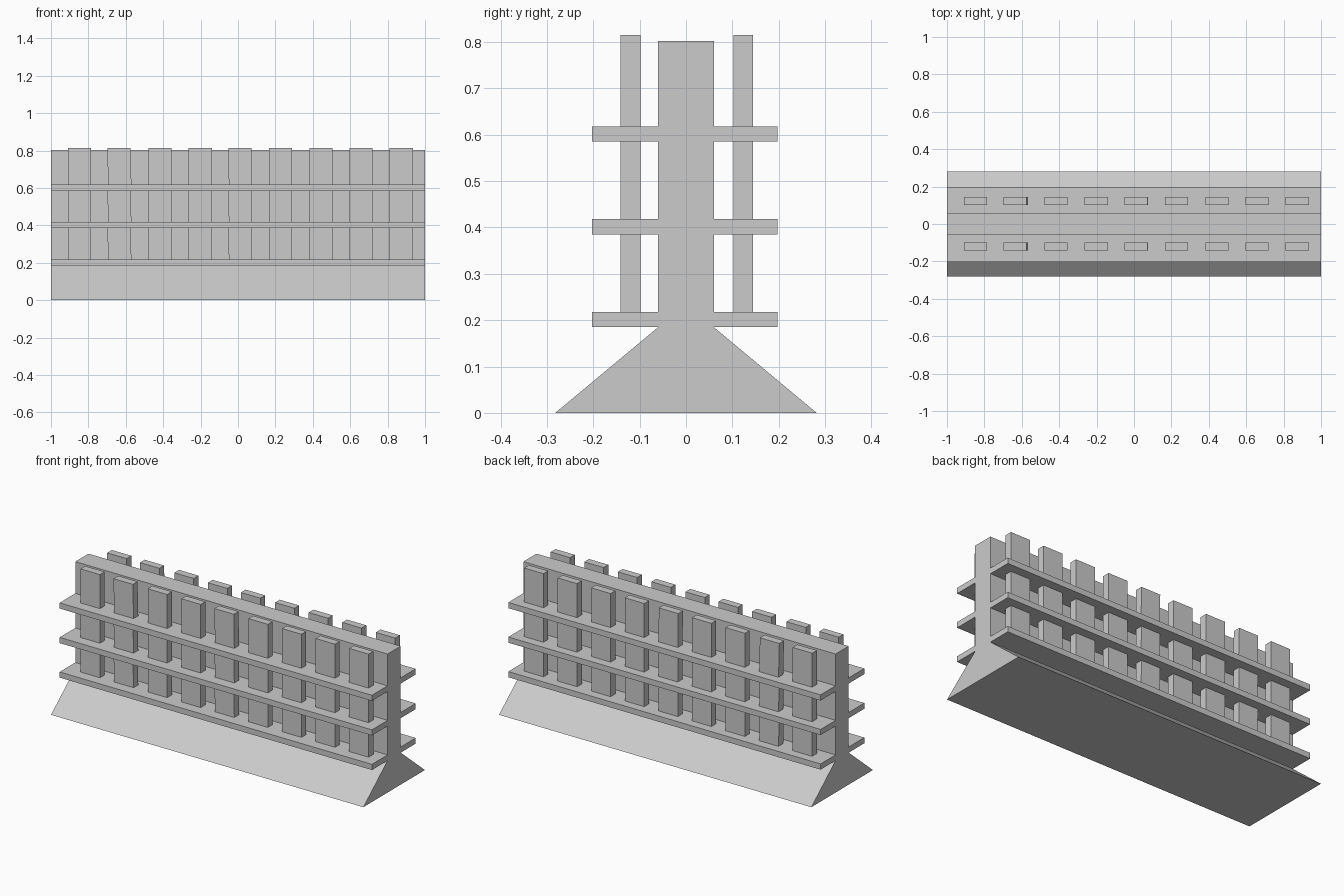
import bpy, bmesh

if "Cube" in bpy.data.objects:
    bpy.data.objects.remove(bpy.data.objects["Cube"])


def make_object(name, bm):
    bmesh.ops.recalc_face_normals(bm, faces=bm.faces[:])
    mesh = bpy.data.meshes.new(name)
    bm.to_mesh(mesh)
    bm.free()
    obj = bpy.data.objects.new(name, mesh)
    bpy.context.collection.objects.link(obj)
    return obj


def prism(name, profile, x0, x1):
    """Extrude a (y, z) outline along x."""
    bm = bmesh.new()
    face = bm.faces.new([bm.verts.new((x0, y, z)) for y, z in profile])
    ext = bmesh.ops.extrude_face_region(bm, geom=[face])
    verts = [g for g in ext["geom"] if isinstance(g, bmesh.types.BMVert)]
    bmesh.ops.translate(bm, verts=verts, vec=(x1 - x0, 0, 0))
    return make_object(name, bm)


def box(name, x0, x1, y0, y1, z0, z1, lean=0.0):
    """Axis-aligned box whose top can lean sideways a little."""
    bm = bmesh.new()
    for v in bmesh.ops.create_cube(bm, size=1)["verts"]:
        top = v.co.z > 0
        v.co = (x1 if v.co.x > 0 else x0,
                y1 if v.co.y > 0 else y0,
                z1 if top else z0)
        if top:
            v.co.x += lean
    return make_object(name, bm)


# Central back panel with its flared foot, one continuous profile
half = [(0.282, 0.0), (0.06, 0.185), (0.06, 0.802)]
prism("panel_and_foot", half + [(-y, z) for y, z in reversed(half)], -1, 1)

shelf_z = (0.185, 0.385, 0.585)
thickness = 0.033
sides = {
    "front": ((-0.203, -0.06), (-0.141, -0.098)),
    "back": ((0.06, 0.197), (0.102, 0.145)),
}
leans = {1: -0.005, 4: -0.003}

for side, (shelf_y, item_y) in sides.items():
    for row, z in enumerate(shelf_z):
        # Shelf board
        top = z + thickness
        box(f"{side}_shelf_{row}", -1, 1, *shelf_y, z, top)
        # Row of upright packages; lower rows reach into the shelf above
        for i in range(9):
            x = -0.847 + 0.215 * i
            box(f"{side}_package_{row}_{i}", x - 0.062, x + 0.062,
                *item_y, top, top + 0.197, leans.get(i, 0))
